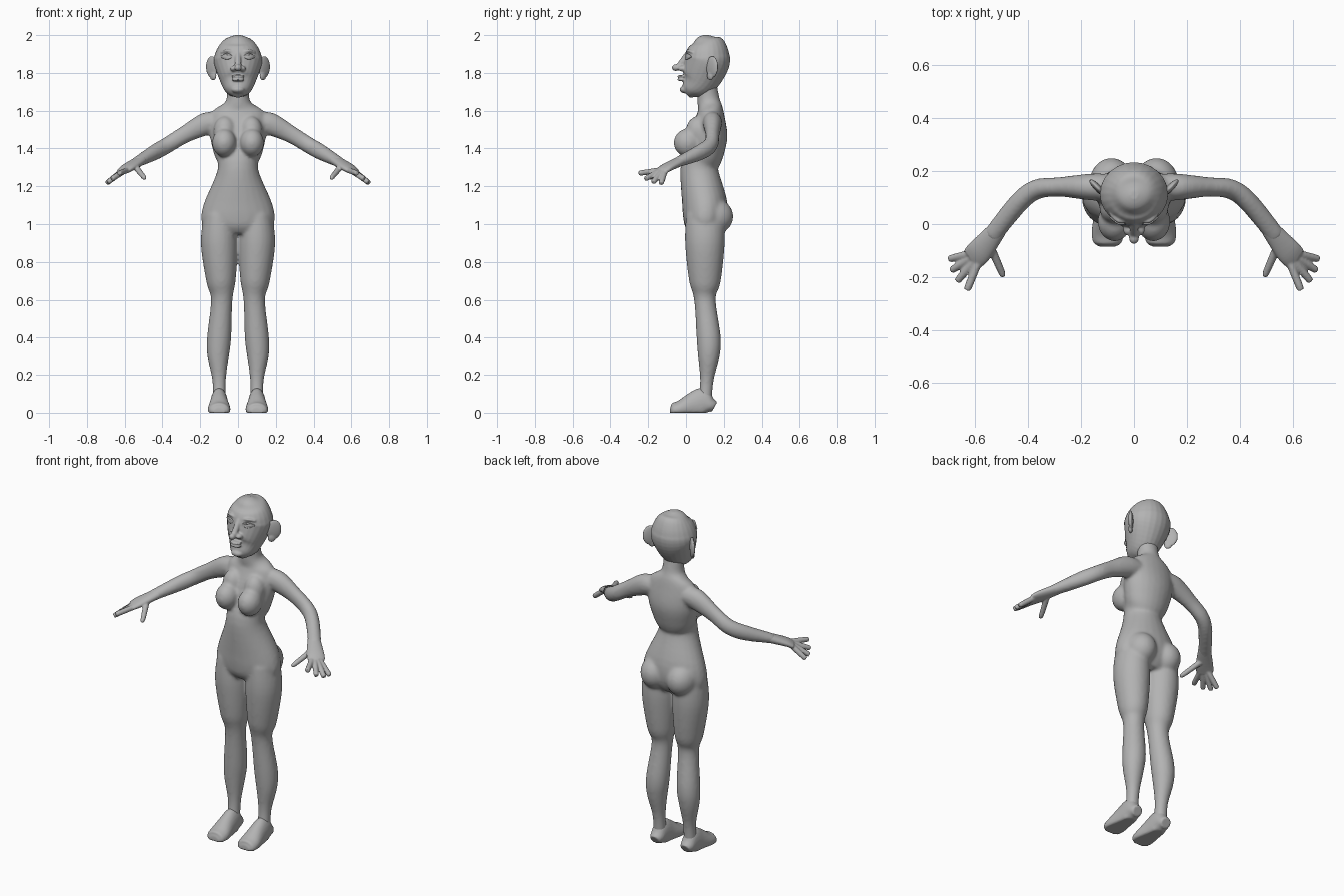
import bpy, bmesh, math
from mathutils import Vector, Matrix

default = bpy.data.objects.get("Cube")
if default:
    bpy.data.objects.remove(default, do_unlink=True)

grey = bpy.data.materials.new("plain grey")
grey.use_nodes = True
shade = (0.45, 0.45, 0.45, 1)
grey.diffuse_color = shade
grey.node_tree.nodes["Principled BSDF"].inputs["Base Color"].default_value = shade

SIDES, STEPS = 24, 5


def spline(rows):
    """Smooth curve through rows of x, y, z, radius and optional second radius."""
    points = [Vector(row if len(row) > 4 else (*row, row[-1])) for row in rows]
    points = [points[0], *points, points[-1]]
    curve = []
    for before, start, end, after in zip(points, points[1:], points[2:], points[3:]):
        leave, arrive = (end - before) / 2, (after - start) / 2
        for step in range(STEPS):
            t = step / STEPS
            ease = t * t * (3 - 2 * t)
            curve.append(start.lerp(end, ease) + leave * t * (1 - t) ** 2
                         - arrive * t * t * (1 - t))
    return curve + [points[-1]]


def mirrored(x):
    """Parts off the centre line are made on both sides."""
    return (1, -1) if x else (1,)


def loft(bm, *rows):
    """Elliptical tube; upright ones take width then depth, others height then width."""
    path = spline(rows)
    span = (path[-1] - path[0]).xyz
    upright = abs(span.z) > span.length / 2
    reference = Vector((upright, 0, not upright))
    for side in mirrored(rows[0][0]):
        rings = []
        for i, point in enumerate(path):
            before, after = path[max(i - 1, 0)], path[min(i + 1, len(path) - 1)]
            along = Vector((after - before)[:3]).normalized()
            first = (reference - along * reference.dot(along)).normalized()
            second = along.cross(first)
            ring = []
            for k in range(SIDES):
                angle = math.tau * k / SIDES
                offset = first * point[3] * math.cos(angle) + second * point[4] * math.sin(angle)
                place = Vector(point[:3]) + offset
                ring.append(bm.verts.new((place.x * side, place.y, max(place.z, 0))))
            rings.append(ring)
        for lower, upper in zip(rings, rings[1:]):
            for k in range(SIDES):
                bm.faces.new((lower[k - 1], lower[k], upper[k], upper[k - 1]))
        bm.faces.new(rings[0])
        bm.faces.new(rings[-1])


def blob(bm, centre, radii, turn=0):
    """Ellipsoid, turned about the upright axis by degrees."""
    for side in mirrored(centre[0]):
        place = Matrix.Translation((centre[0] * side, *centre[1:]))
        spin = Matrix.Rotation(math.radians(turn * side), 4, "Z")
        bmesh.ops.create_uvsphere(bm, u_segments=SIDES, v_segments=SIDES, radius=1,
                                  matrix=place @ spin @ Matrix.Diagonal((*radii, 1)))


def finish(bm, name, voxel, soften):
    """Make the object, fusing its overlapping volumes into one soft skin."""
    bmesh.ops.recalc_face_normals(bm, faces=bm.faces)
    mesh = bpy.data.meshes.new(name)
    bm.to_mesh(mesh)
    bm.free()
    mesh.materials.append(grey)
    part = bpy.data.objects.new(name, mesh)
    bpy.context.collection.objects.link(part)
    fuse = part.modifiers.new("fuse", "REMESH")
    fuse.mode = "VOXEL"
    fuse.voxel_size = voxel
    fuse.use_smooth_shade = True
    relax = part.modifiers.new("relax", "SMOOTH")
    relax.factor = 0.5
    relax.iterations = soften


# Neck and torso
body = bmesh.new()
loft(body, (0, .11, 1.75, .06, .05), (0, .12, 1.65, .065, .06), (0, .13, 1.59, .14, .07),
     (0, .12, 1.48, .15, .1), (0, .1, 1.38, .13, .1), (0, .07, 1.29, .107, .1),
     (0, .1, 1.1, .184, .12), (0, .1, 1, .19, .11), (0, .1, .95, .13, .08))
# Bust and buttocks
blob(body, (.073, .01, 1.43), (.064, .075, .075))
blob(body, (.07, .06, 1.49), (.06, .06, .08))
blob(body, (.085, .15, 1.04), (.085, .1, .095))
# Legs
loft(body, (.1, .1, 1.05, .08, .1), (.1, .1, .9, .097, .105), (.09, .1, .7, .078, .084),
     (.086, .1, .6, .057), (.1, .12, .4, .064), (.105, .12, .3, .057),
     (.1, .11, .17, .036), (.1, .1, .05, .036))
# Arms
loft(body, (.1, .14, 1.54, .05), (.17, .14, 1.53, .06, .05), (.28, .14, 1.475, .046, .037),
     (.37, .13, 1.42, .043, .038), (.44, .075, 1.38, .042, .038), (.54, -.05, 1.325, .026, .036))
finish(body, "body", .009, 8)

# Feet, with flat soles
feet = bmesh.new()
loft(feet, (.1, .15, .03, .03), (.1, .13, .04, .04), (.1, .09, .05, .08, .045),
     (.1, .04, .04, .07, .05), (.1, -.03, .02, .045, .06), (.1, -.07, .01, .04, .053),
     (.1, -.085, .01, .02, .03))
finish(feet, "feet", .006, 3)

# Palms and thumbs
hands = bmesh.new()
loft(hands, (.51, -.015, 1.34, .027, .034), (.58, -.1, 1.3, .022, .048),
     (.61, -.13, 1.28, .016, .046))
loft(hands, (.54, -.09, 1.3, .016), (.5, -.18, 1.25, .013), (.495, -.2, 1.245, .007))
# Fingers fan out from the palm, longest and highest towards the thumb
for finger in range(4):
    heading = math.radians(-14 - 18 * finger)
    reach = .13 + .01 * finger
    root, tip = [Vector((.57 + r * math.cos(heading), -.1 + r * math.sin(heading), z))
                 for r, z in ((.04, 1.285), (reach, 1.215 + .006 * finger ** 2))]
    loft(hands, (*root, .015), (*root.lerp(tip, .9), .014), (*tip, .008))
finish(hands, "hands", .005, 2)

# Skull and jaw
head = bmesh.new()
loft(head, (0, 0, 1.69, .03), (0, .02, 1.71, .062, .052), (0, .065, 1.755, .092, .098),
     (0, .108, 1.85, .127, .119), (0, .114, 1.9, .122, .116), (0, .115, 1.95, .097, .095),
     (0, .11, 1.983, .06), (0, .11, 2, .015))
# Nose and nostrils
loft(head, (0, .01, 1.9, .016), (0, -.012, 1.87, .016), (0, -.045, 1.82, .018))
blob(head, (0, -.053, 1.828), (.019, .022, .018))
blob(head, (.024, -.02, 1.823), (.017, .022, .015))
# Lips and chin
for height in (1.782, 1.764):
    blob(head, (0, -.022, height), (.035, .024, .008))
blob(head, (0, -.005, 1.712), (.036, .028, .02))
# Brows
loft(head, (.025, .01, 1.908, .007), (.058, .012, 1.918, .008), (.09, .038, 1.908, .006))
finish(head, "head", .005, 3)

# Eyes with upper and lower lids
eyes = bmesh.new()
blob(eyes, (.058, .014, 1.886), (.029, .014, .012), 22)
for lid in (1.9, 1.875):
    loft(eyes, (.028, .002, 1.886, .004), (.058, .003, lid, .005), (.09, .028, 1.886, .004))
finish(eyes, "eyes", .002, 1)

# Ears, thin and flared backwards
ears = bmesh.new()
blob(ears, (.138, .138, 1.832), (.043, .013, .058), 45)
blob(ears, (.132, .128, 1.785), (.022, .011, .025), 45)
finish(ears, "ears", .005, 2)
